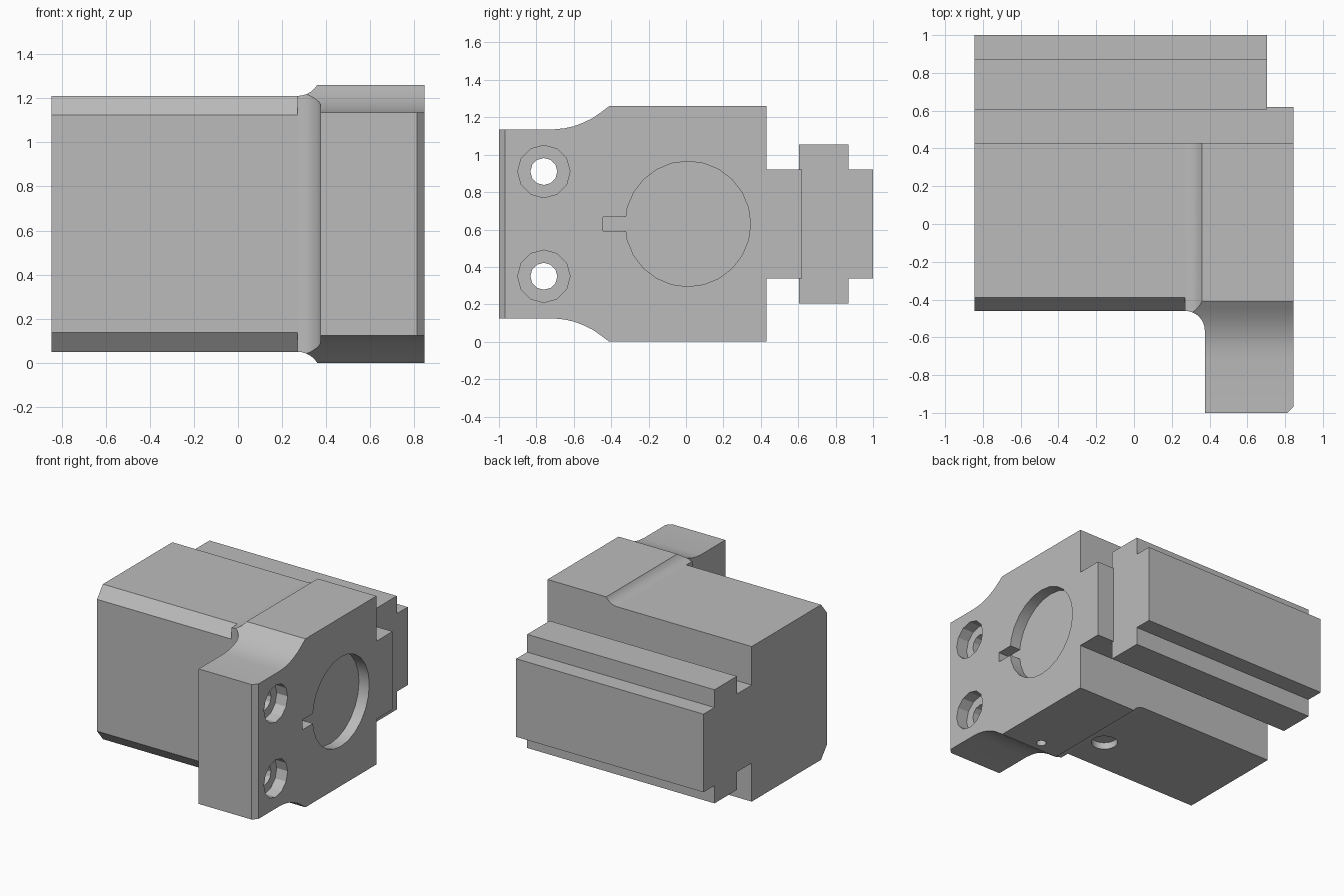
import bpy
import bmesh
import math
from mathutils import Matrix, Vector

old = bpy.data.objects.get("Cube")
if old:
    bpy.data.objects.remove(old, do_unlink=True)

GREY = (0.5, 0.5, 0.5, 1.0)
metal = bpy.data.materials.new("plain grey metal")
metal.use_nodes = True
metal.diffuse_color = GREY
metal.node_tree.nodes["Principled BSDF"].inputs["Base Color"].default_value = GREY

MID = 0.63                     # height of the mirror plane
LEFT, RIGHT = -0.845, 0.845    # ends along x
STEP = 0.375                   # inner face of the head
FILLET = 0.105
BACK = 0.43


def make(name, bm):
    bmesh.ops.recalc_face_normals(bm, faces=bm.faces)
    mesh = bpy.data.meshes.new(name)
    bm.to_mesh(mesh)
    bm.free()
    mesh.materials.append(metal)
    obj = bpy.data.objects.new(name, mesh)
    bpy.context.collection.objects.link(obj)
    return obj


def prism(name, half, x0, x1, chamfer=0):
    """Extrude an upper half outline of (y, height above middle), mirrored in z."""
    outline = [(y, MID + h) for y, h in half]
    outline += [(y, MID - h) for y, h in reversed(half)]
    bm = bmesh.new()
    face = bm.faces.new([bm.verts.new((x0, y, z)) for y, z in outline])
    ext = bmesh.ops.extrude_face_region(bm, geom=[face])
    moved = [g for g in ext["geom"] if isinstance(g, bmesh.types.BMVert)]
    bmesh.ops.translate(bm, verts=moved, vec=(x1 - x0, 0, 0))
    if chamfer:
        front = min(y for y, h in half)
        edges = [e for e in bm.edges if all(
            abs(v.co.x - x1) < 1e-4 and abs(v.co.y - front) < 1e-4 for v in e.verts)]
        bmesh.ops.bevel(bm, geom=edges, offset=chamfer, segments=1, affect='EDGES')
    return make(name, bm)


def box(name, x0, x1, y0, y1, half_height):
    return prism(name, [(y0, half_height), (y1, half_height)], x0, x1)


def cylinder(name, centre, r_in, r_out, depth, axis, sides):
    """Cutter running from r_in to r_out along the given axis."""
    bm = bmesh.new()
    bmesh.ops.create_cone(bm, cap_ends=True, segments=sides,
                          radius1=r_in, radius2=r_out, depth=depth)
    turn = Vector((0, 0, 1)).rotation_difference(Vector(axis)).to_matrix().to_4x4()
    bm.transform(Matrix.Translation(centre) @ turn)
    return make(name, bm)


def boolean(obj, cutter, operation='DIFFERENCE'):
    cutter.hide_render = True
    mod = obj.modifiers.new("cut", 'BOOLEAN')
    mod.operation = operation
    mod.solver = 'EXACT'
    mod.object = cutter
    bpy.context.view_layer.objects.active = obj
    bpy.ops.object.modifier_apply(modifier=mod.name)
    bpy.data.objects.remove(cutter, do_unlink=True)


# Head outline with its concave shoulders
head_half = [(-1.0, 0.505), (-0.71, 0.505), (-0.65, 0.511), (-0.6, 0.522),
             (-0.55, 0.541), (-0.5, 0.565), (-0.45, 0.6), (-0.41, 0.63), (BACK, 0.63)]
head = prism("clamp_head", head_half, STEP, RIGHT, chamfer=0.033)

# Shallow round seat, deeper disc and key slot
BORE_Y = 0.01
boolean(head, cylinder("seat_cutter", (RIGHT, BORE_Y, MID), 0.455, 0.475, 0.08, (1, 0, 0), 24))
boolean(head, cylinder("disc_cutter", (RIGHT, BORE_Y, MID), 0.335, 0.335, 0.17, (1, 0, 0), 24))
boolean(head, box("slot_cutter", RIGHT - 0.085, RIGHT + 0.1, -0.445, -0.2, 0.037))

# Counterbored bolt holes
for side in (-1, 1):
    z = MID + side * 0.28
    boolean(head, cylinder("bolt_cutter", (0.6, -0.76, z), 0.072, 0.072, 1, (1, 0, 0), 12))
    boolean(head, cylinder("counterbore_cutter", (RIGHT, -0.76, z), 0.14, 0.14, 0.18, (1, 0, 0), 12))

# Small pin hole below the head
boolean(head, cylinder("pin_cutter", (0.56, -0.33, 0), 0.035, 0.035, 0.3, (0, 0, 1), 12))

# Main block with chamfered front edges and a port underneath
FRONT, HALF = -0.46, 0.58
START = STEP - FILLET
body = prism("main_block", [(FRONT, HALF - 0.087), (-0.39, HALF), (BACK, HALF)], LEFT, START)
boolean(body, cylinder("port_cutter", (0.175, -0.11, 0.05), 0.09, 0.09, 0.1, (0, 0, 1), 20))

# Fillet sweeping from the block out to the head, trimmed by the head outline
bm = bmesh.new()
rings = []
STEPS = 8
for i in range(STEPS + 1):
    a = math.radians(90) * i / STEPS
    x, out = START + FILLET * math.sin(a), FILLET * (1 - math.cos(a))
    corners = [(FRONT - out, -1), (BACK + 0.1, -1), (BACK + 0.1, 1), (FRONT - out, 1)]
    rings.append([bm.verts.new((x, y, MID + s * (HALF + out))) for y, s in corners])
for a, b in zip(rings, rings[1:]):
    for k in range(4):
        bm.faces.new((a[k], a[k - 1], b[k - 1], b[k]))
bm.faces.new(rings[0])
bm.faces.new(rings[-1])
fillet = make("head_fillet", bm)
boolean(fillet, prism("fillet_trim", head_half, -1, 1), 'INTERSECT')

# Neck and stepped rail at the back
NECK, RAIL_END = 0.292, 0.705
neck = box("rail_neck", LEFT, RIGHT, BACK, 0.62, NECK)
rail = prism("stepped_rail", [(0.605, 0.425), (0.87, 0.425), (0.87, NECK), (1.0, NECK)],
             LEFT, RAIL_END)

# Smooth curved areas while keeping hard edges
bpy.ops.object.select_all(action='DESELECT')
for obj in (head, body, fillet, neck, rail):
    obj.select_set(True)
bpy.context.view_layer.objects.active = head
bpy.ops.object.shade_smooth_by_angle(angle=math.radians(20))
